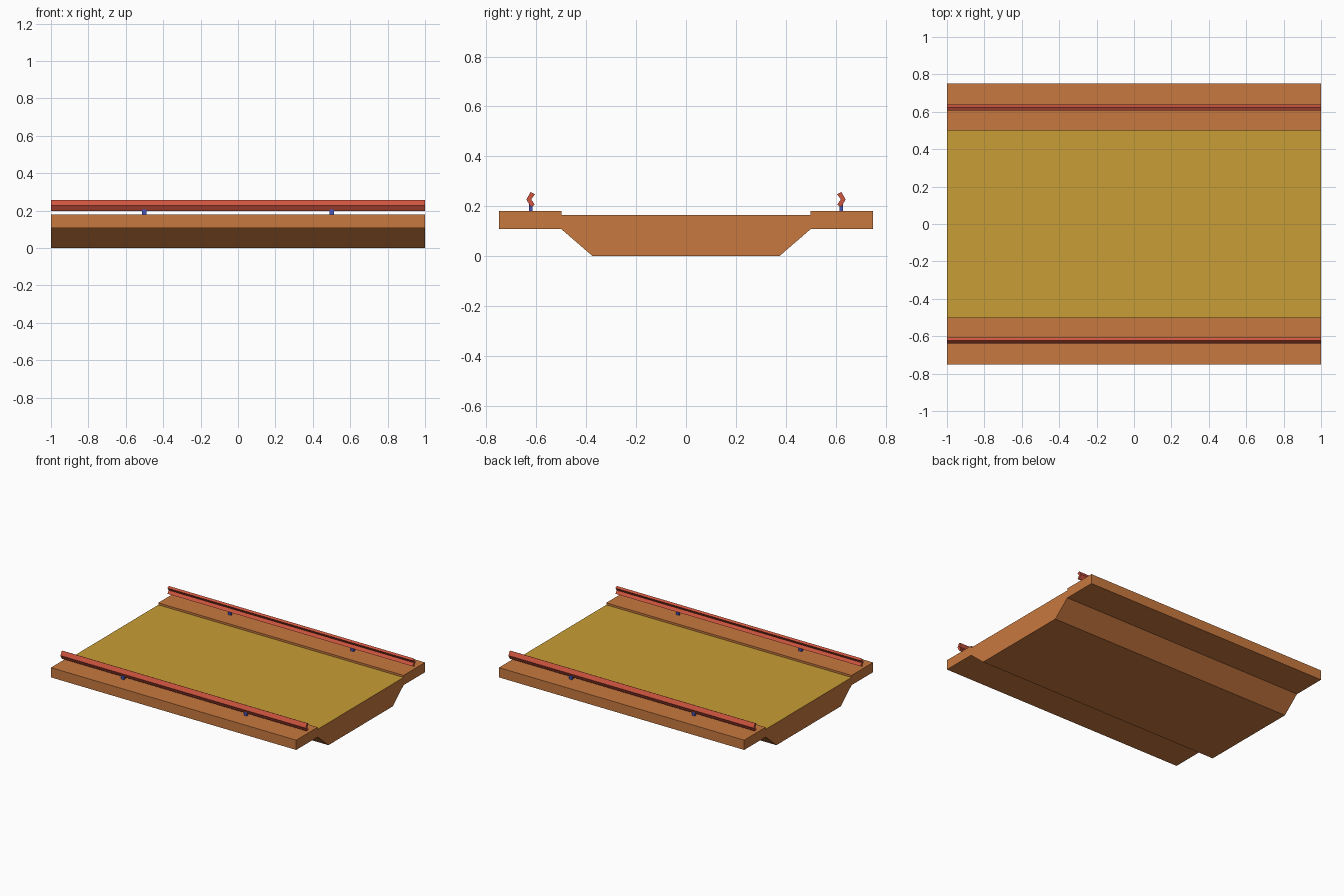
import bpy, bmesh

if "Cube" in bpy.data.objects:
    bpy.data.objects.remove(bpy.data.objects["Cube"])


def material(name, color):
    m = bpy.data.materials.new(name)
    m.diffuse_color = (*color, 1)
    m.use_nodes = True
    m.node_tree.nodes["Principled BSDF"].inputs["Base Color"].default_value = m.diffuse_color
    return m


CONCRETE = material("concrete", (0.58, 0.19, 0.05))
ROAD = material("road", (0.58, 0.34, 0.035))
RAIL = material("rail", (0.62, 0.09, 0.05))
POST = material("post", (0.06, 0.09, 0.5))


def extrude_profile(name, profile, x0, x1, mat):
    """Closed (y, z) profile extruded along x."""
    bm = bmesh.new()
    face = bm.faces.new([bm.verts.new((x0, y, z)) for y, z in profile])
    ext = bmesh.ops.extrude_face_region(bm, geom=[face], use_keep_orig=True)
    verts = [g for g in ext["geom"] if isinstance(g, bmesh.types.BMVert)]
    bmesh.ops.translate(bm, verts=verts, vec=(x1 - x0, 0, 0))
    bmesh.ops.recalc_face_normals(bm, faces=bm.faces)
    mesh = bpy.data.meshes.new(name)
    bm.to_mesh(mesh)
    bm.free()
    mesh.materials.append(mat)
    obj = bpy.data.objects.new(name, mesh)
    bpy.context.collection.objects.link(obj)
    return obj


# Bridge deck: raised side kerbs, recessed road, tapered girder below
half = [(0.375, 0), (0.5, 0.108), (0.75, 0.108), (0.75, 0.18), (0.5, 0.18), (0.5, 0.165)]
deck = extrude_profile("bridge_deck", half + [(-y, z) for y, z in reversed(half)], -1, 1, CONCRETE)
deck.data.materials.append(ROAD)
for p in deck.data.polygons:
    if p.normal.z > 0.9 and abs(p.center.y) < 0.1:
        p.material_index = 1

# Guard rails: folded strip pointing outwards, each on two posts
chevron = [(0.623, 0.257), (0.606, 0.248), (0.621, 0.227),
           (0.606, 0.206), (0.623, 0.197), (0.64, 0.227)]
for side, s in (("front", -1), ("back", 1)):
    extrude_profile(f"{side}_guard_rail", [(s * y, z) for y, z in chevron], -1, 1, RAIL)
    for end, x in (("left", -0.5), ("right", 0.5)):
        post = [(s * y, z) for y, z in ((0.615, 0.18), (0.629, 0.18), (0.629, 0.206), (0.615, 0.206))]
        extrude_profile(f"{side}_{end}_post", post, x - 0.012, x + 0.012, POST)
